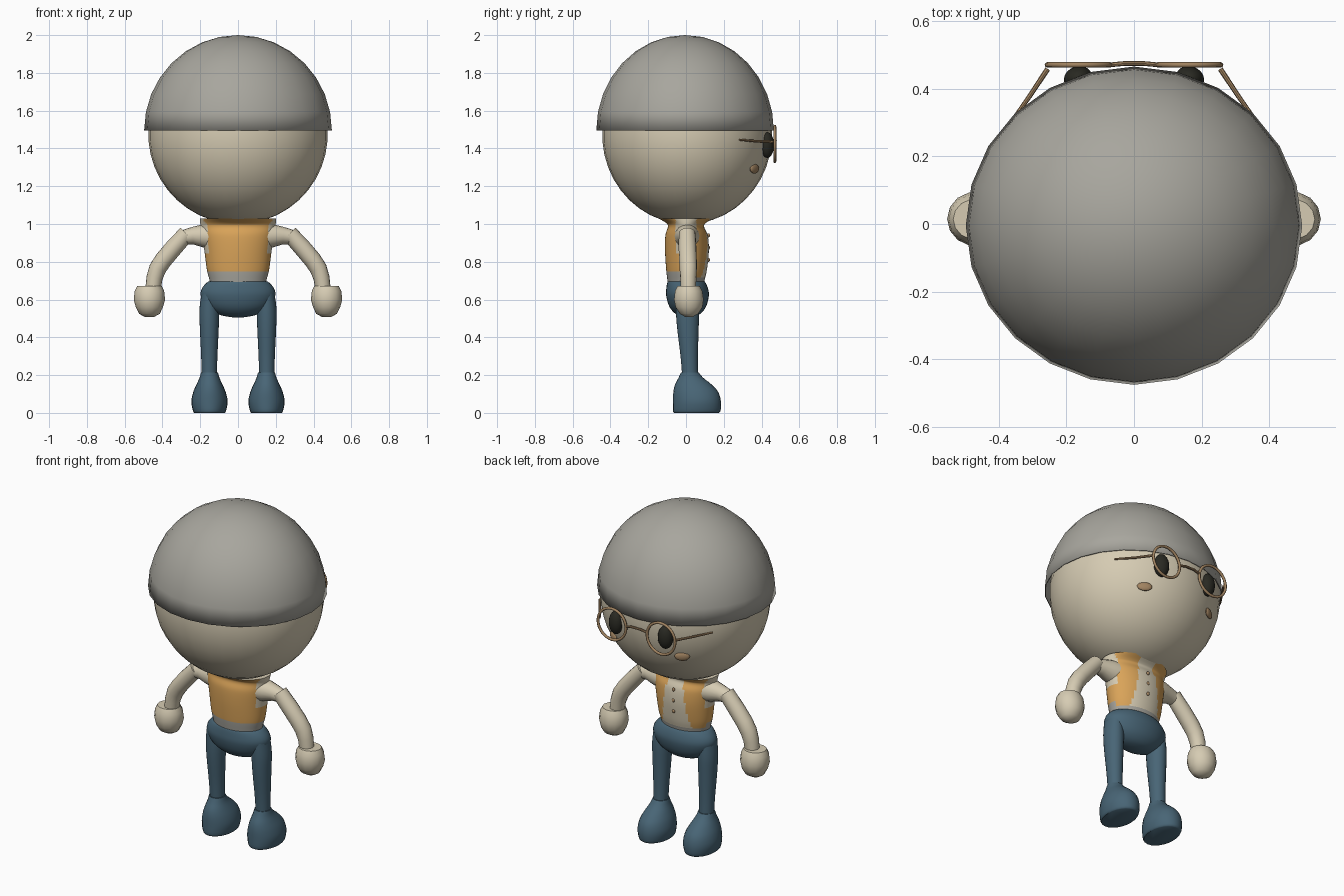
import bpy, bmesh, math
from mathutils import Vector, Matrix

if "Cube" in bpy.data.objects:
    bpy.data.objects.remove(bpy.data.objects["Cube"])


def material(name, rgb):
    m = bpy.data.materials.new(name)
    m.diffuse_color = (*rgb, 1)
    m.use_nodes = True
    m.node_tree.nodes["Principled BSDF"].inputs["Base Color"].default_value = m.diffuse_color
    return m


SKIN = material("cream", (0.67, 0.60, 0.45))
GREY = material("warm grey", (0.39, 0.38, 0.34))
ORANGE = material("orange", (0.70, 0.37, 0.10))
BLUE = material("slate blue", (0.065, 0.13, 0.18))
BROWN = material("brown", (0.36, 0.23, 0.12))
BLACK = material("dark", (0.022, 0.022, 0.016))


def finish(bm, name, mats, angle=40):
    bmesh.ops.recalc_face_normals(bm, faces=bm.faces)
    me = bpy.data.meshes.new(name)
    bm.to_mesh(me)
    bm.free()
    for m in mats:
        me.materials.append(m)
    ob = bpy.data.objects.new(name, me)
    bpy.context.collection.objects.link(ob)
    bpy.ops.object.select_all(action='DESELECT')
    ob.select_set(True)
    bpy.context.view_layer.objects.active = ob
    bpy.ops.object.shade_smooth_by_angle(angle=math.radians(angle))
    return ob


def skin_rings(bm, rings):
    """Bridge a list of vertex rings and close both ends."""
    n = len(rings[0])
    for a, b in zip(rings, rings[1:]):
        for i in range(n):
            j = (i + 1) % n
            bm.faces.new((a[i], a[j], b[j], b[i]))
    bm.faces.new(rings[0])
    bm.faces.new(rings[-1])


def catmull(rows, steps):
    out = []
    for i in range(len(rows) - 1):
        p = [rows[max(0, min(len(rows) - 1, i + k))] for k in (-1, 0, 1, 2)]
        for s in range(steps):
            t = s / steps
            out.append([0.5 * (2 * b + (c - a) * t + (2 * a - 5 * b + 4 * c - d) * t * t
                               + (3 * b - a - 3 * c + d) * t ** 3) for a, b, c, d in zip(*p)])
    return out + [list(rows[-1])]


def loft(name, rows, mats, x=0, n=24, steps=3, rule=None):
    """Elliptical sections given as (z, centre y, radius x, radius y)."""
    bm = bmesh.new()
    rings = []
    for z, cy, rx, ry in catmull(rows, steps):
        rings.append([bm.verts.new((x + rx * math.cos(a), cy + ry * math.sin(a), z))
                      for a in (2 * math.pi * i / n for i in range(n))])
    skin_rings(bm, rings)
    if rule:
        for f in bm.faces:
            f.material_index = rule(f.calc_center_median())
    return finish(bm, name, mats)


def tube(name, points, radii, mat, n=16):
    bm = bmesh.new()
    pts = [Vector(p) for p in points]
    rings = []
    for i, p in enumerate(pts):
        d = pts[min(i + 1, len(pts) - 1)] - pts[max(i - 1, 0)]
        q = d.to_track_quat('Z', 'Y')
        rings.append([bm.verts.new(p + q @ Vector((radii[i] * math.cos(a), radii[i] * math.sin(a), 0)))
                      for a in (2 * math.pi * k / n for k in range(n))])
    skin_rings(bm, rings)
    return finish(bm, name, [mat])


def ball(name, loc, size, mat, turn=0, seg=32, cut=False):
    bm = bmesh.new()
    bmesh.ops.create_uvsphere(bm, u_segments=seg, v_segments=seg * 2 // 3, radius=1)
    if cut:
        bmesh.ops.delete(bm, geom=[v for v in bm.verts if v.co.z < -0.001], context='VERTS')
    bm.transform(Matrix.Translation(loc) @ Matrix.Rotation(turn, 4, 'Z') @ Matrix.Diagonal((*size, 1)))
    return finish(bm, name, [mat])


# Head and domed cap
ball("head", (0, 0.006, 1.475), (0.475, 0.45, 0.475), SKIN)
cap = ball("cap", (0, -0.005, 1.495), (0.497, 0.47, 0.505), GREY, seg=24, cut=True)
shell = cap.modifiers.new("thickness", 'SOLIDIFY')
shell.thickness = 0.006
shell.offset = -1


# Torso with an open vest, shirt front and grey hem
def clothing(c):
    x = abs(c.x)
    if c.z < 0.715 or (c.z < 0.745 and c.y < 0.03):
        return 2
    if c.z > 0.84 and abs(c.y) < 0.055:
        return 0
    if c.y > 0:
        opening = 0.055 + 0.16 * max(0, 0.97 - c.z)
        return 1 if x > opening else 0
    return 1


loft("torso", [(0.66, 0.0, 0.145, 0.092), (0.70, 0.0, 0.15, 0.098), (0.76, 0.003, 0.165, 0.108),
               (0.86, 0.005, 0.178, 0.116), (0.94, 0.003, 0.19, 0.112), (0.985, 0.0, 0.197, 0.096),
               (1.005, 0.0, 0.20, 0.105), (1.028, 0.0, 0.20, 0.142)],
     [SKIN, ORANGE, GREY], n=72, steps=6, rule=clothing)
for i, z in enumerate((0.94, 0.875, 0.81)):
    ball(f"button_{i}", (0, 0.119, z), (0.009, 0.008, 0.011), BROWN, seg=12)

# Trousers seat
loft("hips", [(0.506, 0.01, 0.03, 0.02), (0.52, 0.01, 0.10, 0.06), (0.56, 0.009, 0.165, 0.096),
              (0.62, 0.008, 0.197, 0.113), (0.66, 0.006, 0.19, 0.11), (0.69, 0.002, 0.165, 0.101),
              (0.697, 0.0, 0.15, 0.094)], [BLUE], n=32)

for side, s in (("left", -1), ("right", 1)):
    # Legs and shoes
    loft(f"{side}_leg", [(0.19, 0.022, 0.04, 0.042), (0.30, 0.017, 0.043, 0.046), (0.45, 0.01, 0.05, 0.057),
                         (0.55, 0.008, 0.052, 0.062), (0.64, 0.005, 0.04, 0.06)], [BLUE], x=s * 0.152)
    loft(f"{side}_shoe", [(0.0, 0.055, 0.08, 0.118), (0.012, 0.057, 0.088, 0.126), (0.06, 0.058, 0.096, 0.127),
                          (0.11, 0.052, 0.086, 0.119), (0.15, 0.039, 0.069, 0.097),
                          (0.185, 0.026, 0.053, 0.066), (0.214, 0.02, 0.045, 0.047)], [BLUE], x=s * 0.151)
    # Shoulder, bent arm and mitten hand
    tube(f"{side}_shoulder", [(s * 0.14, 0.005, 0.935), (s * 0.19, 0.005, 0.938), (s * 0.24, 0.005, 0.938),
                              (s * 0.29, 0.005, 0.93)], [0.068, 0.06, 0.046, 0.038], SKIN)
    tube(f"{side}_arm", [(s * 0.272, 0.006, 0.95), (s * 0.34, 0.008, 0.875), (s * 0.395, 0.01, 0.81),
                         (s * 0.425, 0.012, 0.765), (s * 0.442, 0.012, 0.715), (s * 0.452, 0.012, 0.64)],
         [0.044, 0.047, 0.047, 0.046, 0.043, 0.04], SKIN)
    loft(f"{side}_hand", [(0.508, 0.016, 0.025, 0.02), (0.525, 0.016, 0.055, 0.05), (0.56, 0.016, 0.072, 0.073),
                          (0.60, 0.015, 0.083, 0.08), (0.645, 0.014, 0.078, 0.074), (0.672, 0.014, 0.065, 0.06)],
         [SKIN], x=s * 0.469, n=14, steps=1)
    # Eyes and cheek marks
    ball(f"{side}_eye", (s * 0.165, 0.43, 1.418), (0.043, 0.036, 0.068), BLACK, turn=-s * 0.3, seg=20)
    ball(f"{side}_cheek", (s * 0.228, 0.362, 1.293), (0.042, 0.013, 0.026), BROWN, turn=-s * 0.55, seg=16)
    # Round spectacle rims and temples
    bpy.ops.mesh.primitive_torus_add(major_radius=0.093, minor_radius=0.008, major_segments=32, minor_segments=8,
                                     location=(s * 0.163, 0.47, 1.424), rotation=(math.pi / 2, 0, 0))
    rim = bpy.context.object
    rim.name = f"{side}_glasses_rim"
    rim.data.materials.append(BROWN)
    bpy.ops.object.shade_smooth_by_angle(angle=math.radians(50))
    tube(f"{side}_temple", [(s * 0.255, 0.458, 1.435), (s * 0.31, 0.375, 1.438), (s * 0.376, 0.283, 1.446)],
         [0.008, 0.007, 0.005], BROWN, n=8)
tube("glasses_bridge", [(-0.072, 0.47, 1.435), (-0.03, 0.474, 1.444), (0.03, 0.474, 1.444), (0.072, 0.47, 1.435)],
     [0.007] * 4, BROWN, n=8)
